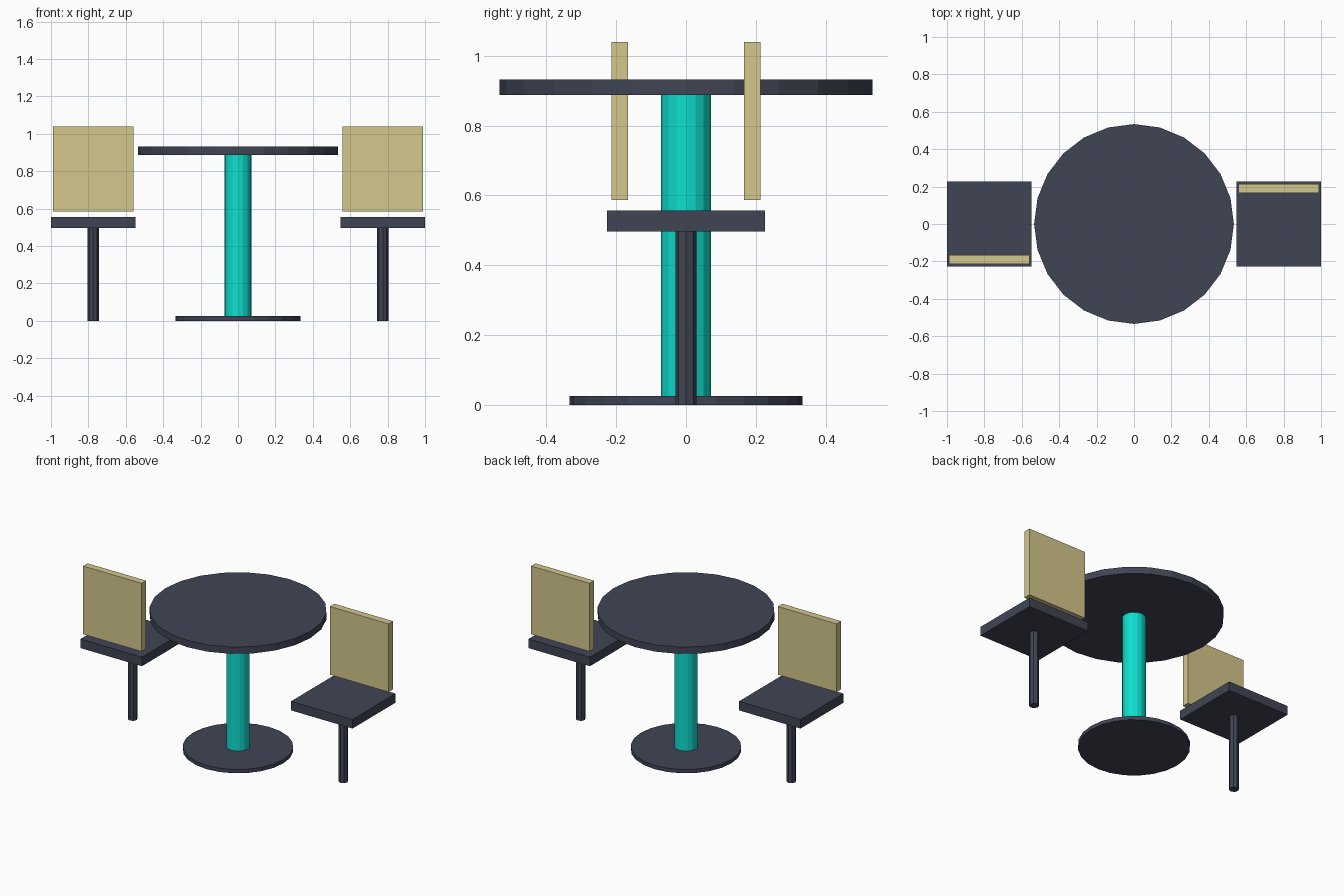
import bpy
import math

if "Cube" in bpy.data.objects:
    bpy.data.objects.remove(bpy.data.objects["Cube"])


def material(name, rgb):
    lin = [((c / 255 + 0.055) / 1.055) ** 2.4 if c > 10 else c / 255 / 12.92 for c in rgb]
    m = bpy.data.materials.new(name)
    m.diffuse_color = (*lin, 1.0)
    m.use_nodes = True
    m.node_tree.nodes["Principled BSDF"].inputs["Base Color"].default_value = m.diffuse_color
    return m


slate = material("dark_slate", (64, 69, 84))
teal = material("teal", (14, 222, 207))
cream = material("cream", (212, 199, 140))


def finish(name, mat):
    ob = bpy.context.object
    ob.name = name
    ob.data.materials.append(mat)
    return ob


def cylinder(name, mat, sides, r, x, z0, z1):
    bpy.ops.mesh.primitive_cylinder_add(vertices=sides, radius=r, depth=z1 - z0,
                                        location=(x, 0, (z0 + z1) / 2))
    return finish(name, mat)


def box(name, mat, centre, size):
    bpy.ops.mesh.primitive_cube_add(size=1, location=centre)
    ob = finish(name, mat)
    for v in ob.data.vertices:
        v.co = [c * s for c, s in zip(v.co, size)]
    return ob


# Round pedestal table
cylinder("table_base", slate, 24, 0.333, 0, 0, 0.025)
cylinder("table_column", teal, 16, 0.071, 0, 0.025, 0.887)
cylinder("table_top", slate, 24, 0.534, 0, 0.887, 0.932)

# Two chairs, the second turned half way round the table
for side, s in (("right", 1), ("left", -1)):
    cylinder(f"{side}_chair_post", slate, 8, 0.03, s * 0.774, 0, 0.496)
    box(f"{side}_seat", slate, (s * 0.774, 0, 0.526), (0.452, 0.452, 0.06))
    box(f"{side}_backrest", cream, (s * 0.774, s * 0.19, 0.8125), (0.431, 0.047, 0.453))
